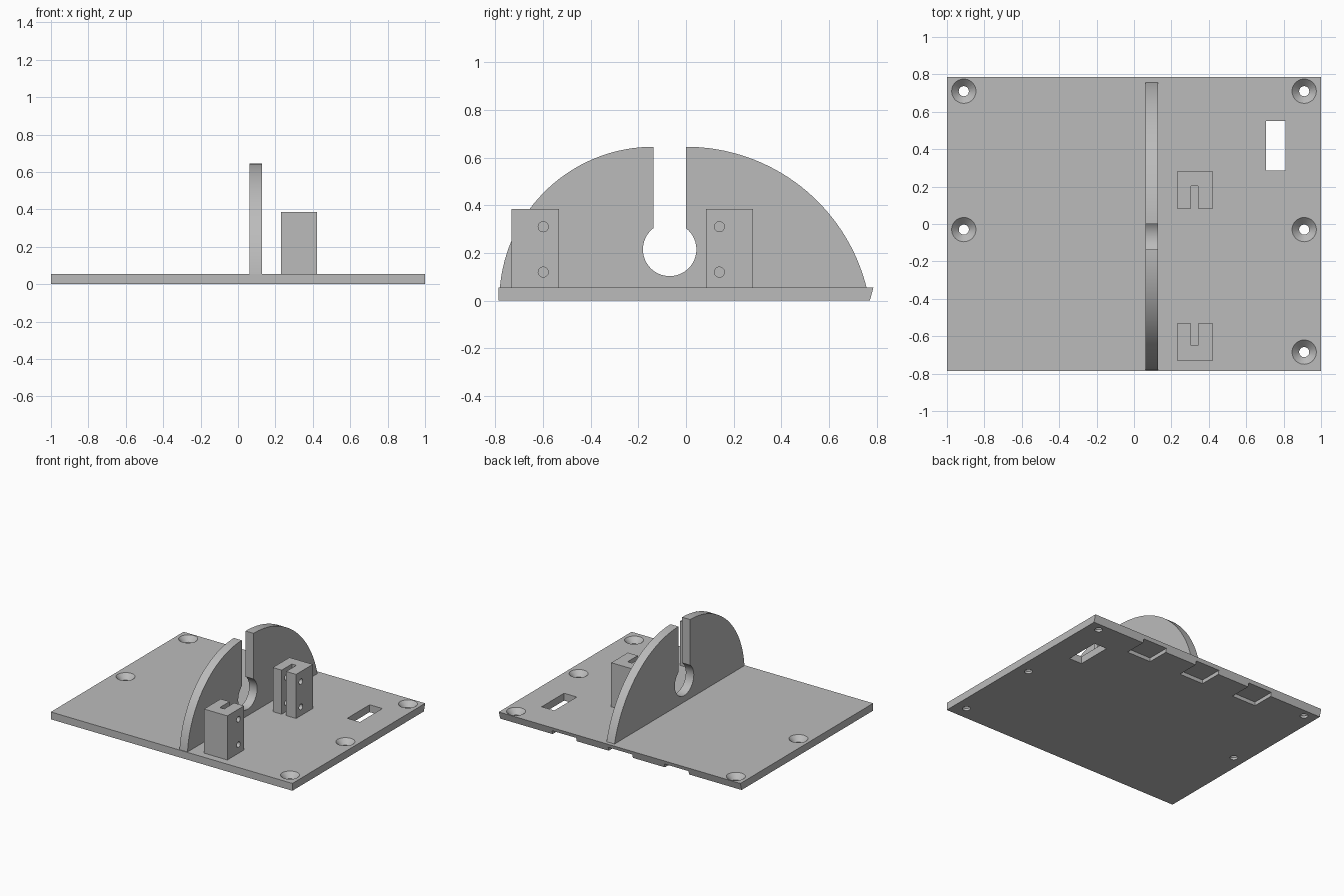
import bpy, bmesh
from math import cos, sin, radians, acos, asin, degrees, sqrt
from mathutils import Matrix, Vector

cube = bpy.data.objects.get("Cube")
if cube:
    bpy.data.objects.remove(cube, do_unlink=True)

grey = bpy.data.materials.new("plain grey")
grey.use_nodes = True
COLOUR = (0.5, 0.5, 0.5, 1)
grey.diffuse_color = COLOUR
grey.node_tree.nodes["Principled BSDF"].inputs["Base Color"].default_value = COLOUR


def link(name, bm):
    bmesh.ops.recalc_face_normals(bm, faces=bm.faces)
    mesh = bpy.data.meshes.new(name)
    bm.to_mesh(mesh)
    bm.free()
    mesh.materials.append(grey)
    obj = bpy.data.objects.new(name, mesh)
    bpy.context.collection.objects.link(obj)
    return obj


def prism(name, points, direction):
    """Extrude a closed 3D outline."""
    bm = bmesh.new()
    face = bm.faces.new([bm.verts.new(p) for p in points])
    ext = bmesh.ops.extrude_face_region(bm, geom=[face])
    verts = [g for g in ext["geom"] if isinstance(g, bmesh.types.BMVert)]
    bmesh.ops.translate(bm, verts=verts, vec=direction)
    return link(name, bm)


def box(name, x, y, z):
    outline = [(x[0], y[0], z[0]), (x[1], y[0], z[0]), (x[1], y[1], z[0]), (x[0], y[1], z[0])]
    return prism(name, outline, (0, 0, z[1] - z[0]))


def cone(name, r1, r2, depth, centre, along_x=False):
    bm = bmesh.new()
    turn = Matrix.Rotation(radians(90), 4, "Y") if along_x else Matrix()
    bmesh.ops.create_cone(bm, cap_ends=True, segments=40, radius1=r1, radius2=r2,
                          depth=depth, matrix=Matrix.Translation(centre) @ turn)
    return link(name, bm)


def arc(cy, cz, r, a0, a1, n):
    """Points of an arc in the y-z plane, angles in degrees."""
    angles = [radians(a0 + (a1 - a0) * i / n) for i in range(n + 1)]
    return [(cy + r * cos(a), cz + r * sin(a)) for a in angles]


def cut(obj, cutters):
    for c in cutters:
        mod = obj.modifiers.new("cut", "BOOLEAN")
        mod.operation, mod.solver, mod.object = "DIFFERENCE", "EXACT", c
    graph = bpy.context.evaluated_depsgraph_get()
    result = bpy.data.meshes.new_from_object(obj.evaluated_get(graph))
    obj.modifiers.clear()
    obj.data = result
    for c in cutters:
        bpy.data.objects.remove(c, do_unlink=True)


def smooth(obj):
    bpy.ops.object.select_all(action="DESELECT")
    obj.select_set(True)
    bpy.context.view_layer.objects.active = obj
    bpy.ops.object.shade_smooth_by_angle(angle=radians(30))


TOP = 0.055
HALF_Y = 0.785

# Base plate with a slanted back edge
side = [(-HALF_Y, 0), (HALF_Y - 0.015, 0), (HALF_Y, TOP), (-HALF_Y, TOP)]
plate = prism("base_plate", [(-1, y, z) for y, z in side], (2, 0, 0))

# Cable slot and underside pockets open to the back edge
cutters = [box("slot_cutter", (0.705, 0.81), (0.285, 0.55), (-0.1, 0.2))]
for x in (-0.465, 0, 0.465):
    cutters.append(box("pocket_cutter", (x - 0.1, x + 0.1), (0.605, 0.9), (-0.1, 0.028)))

# Countersunk screw holes
for x, y in [(-0.91, 0.71), (0.91, 0.71), (-0.91, -0.03), (0.91, -0.03), (0.91, -0.685)]:
    cutters.append(cone("hole_cutter", 0.027, 0.027, 0.3, (x, y, 0)))
    cutters.append(cone("countersink_cutter", 0.025, 0.067, 0.042, (x, y, TOP - 0.019)))
cut(plate, cutters)
smooth(plate)

# Upright wall: two unequal arcs split by a keyhole
foot, peak = TOP - 0.005, 0.645
slot_l, slot_r = -0.137, 0.0
mid, key_z, key_r = (slot_l + slot_r) / 2, 0.215, 0.112
join = degrees(acos((slot_r - mid) / key_r))
big_r = 0.78
big_z = peak - big_r
outline = arc(slot_l, 0, peak, 180 - degrees(asin(foot / peak)), 90, 32)
outline += arc(mid, key_z, key_r, 180 - join, 360 + join, 40)
outline += arc(slot_r, big_z, big_r, 90, degrees(asin((foot - big_z) / big_r)), 32)
wall = prism("keyhole_wall", [(0.062, y, z) for y, z in outline], (0.066, 0, 0))
smooth(wall)

# Slotted mounting blocks, slots facing each other
def mount(name, outer, inner, slot_end, hole_y):
    x0, x1, s0, s1 = 0.23, 0.423, 0.304, 0.341
    shape = [(x0, outer), (x1, outer), (x1, inner), (s1, inner),
             (s1, slot_end), (s0, slot_end), (s0, inner), (x0, inner)]
    block = prism(name, [(x, y, TOP - 0.005) for x, y in shape], (0, 0, 0.335))
    cut(block, [cone("screw_cutter", 0.021, 0.021, 0.4, (0.32, hole_y, z), True)
                for z in (0.12, 0.31)])
    smooth(block)


mount("front_mount", -0.73, -0.533, -0.65, -0.598)
mount("rear_mount", 0.28, 0.083, 0.203, 0.14)
